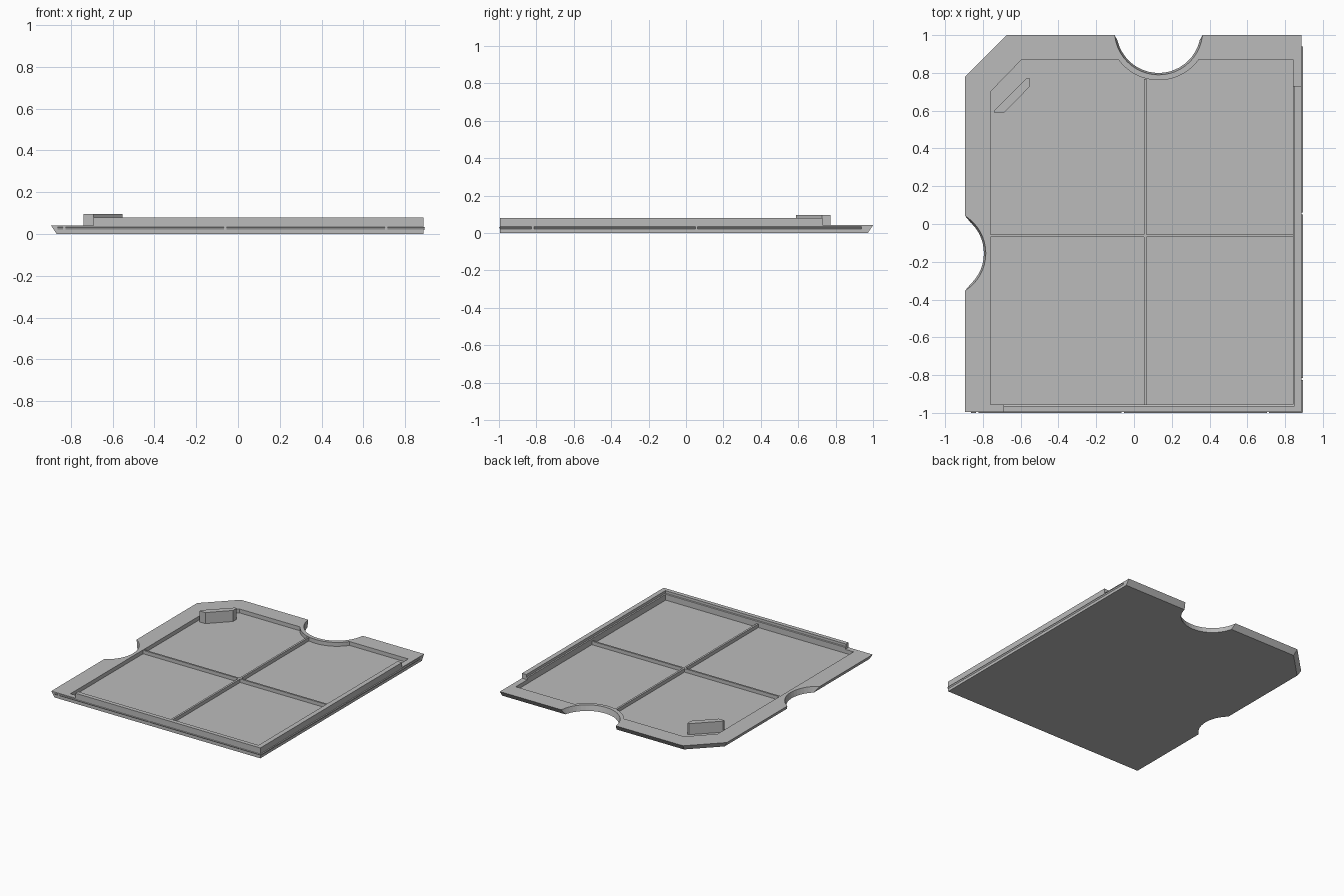
import bpy, bmesh, math

cube = bpy.data.objects.get("Cube")
if cube:
    bpy.data.objects.remove(cube, do_unlink=True)

grey = bpy.data.materials.new("plain_grey")
grey.use_nodes = True
grey.diffuse_color = (0.5, 0.5, 0.5, 1)
grey.node_tree.nodes["Principled BSDF"].inputs["Base Color"].default_value = (0.5, 0.5, 0.5, 1)


def loft(name, low, high):
    """Closed solid between two matching loops of 3D points."""
    bm = bmesh.new()
    a = [bm.verts.new(p) for p in low]
    b = [bm.verts.new(p) for p in high]
    n = len(a)
    bm.faces.new(a[::-1])
    bm.faces.new(b)
    for i in range(n):
        j = (i + 1) % n
        bm.faces.new((a[i], a[j], b[j], b[i]))
    bmesh.ops.recalc_face_normals(bm, faces=bm.faces)
    mesh = bpy.data.meshes.new(name)
    bm.to_mesh(mesh)
    bm.free()
    mesh.materials.append(grey)
    ob = bpy.data.objects.new(name, mesh)
    bpy.context.collection.objects.link(ob)
    return ob


def flat(points, z):
    return [(x, y, z) for x, y in points]


def prism(name, points, z0, z1):
    return loft(name, flat(points, z0), flat(points, z1))


def box(name, x0, x1, y0, y1, z0, z1):
    return prism(name, [(x0, y0), (x1, y0), (x1, y1), (x0, y1)], z0, z1)


def arc(cx, cy, r, start, end, steps):
    angles = [math.radians(start + (end - start) * i / steps) for i in range(steps + 1)]
    return [(cx + r * math.cos(t), cy + r * math.sin(t)) for t in angles]


def cut(target, cutter):
    mod = target.modifiers.new(cutter.name, 'BOOLEAN')
    mod.operation = 'DIFFERENCE'
    mod.solver = 'EXACT'
    mod.object = cutter
    cutter.hide_render = True
    cutter.hide_viewport = True
    cutter.hide_set(True)


def outline(inset):
    """Plate outline, drawn in on the left, back and clipped corner."""
    left, back, right, front = -0.895 + inset, 1 - inset, 0.887, -0.995
    slant = 1.675 - inset * math.sqrt(2)
    return [(left, front), (right, front), (right, back),
            (back - slant, back), (left, left + slant)]


RIM, FLOOR = 0.042, 0.012
NOTCHES = {"back": (0.13, 1.023), "left": (-1.018, -0.155)}

# Base plate with undercut left and back edges
plate = loft("base_plate", flat(outline(0.028), 0), flat(outline(0), RIM))

# Finger notches
for side, (cx, cy) in NOTCHES.items():
    low = arc(cx, cy, 0.221, 0, 352.5, 47)
    high = arc(cx, cy, 0.236, 0, 352.5, 47)
    cut(plate, loft(side + "_notch_cutter", flat(low, -0.01), flat(high, RIM + 0.01)))

# Shallow tray that skirts the back notch
nx, ny = NOTCHES["back"]
reach = math.degrees(math.asin((ny - 0.87) / 0.262))
tray = [(-0.76, -0.955), (0.842, -0.955), (0.842, 0.87)]
tray += arc(nx, ny, 0.262, -reach, reach - 180, 18)
tray += [(-0.595, 0.87), (-0.76, 0.70)]
cut(plate, prism("tray_cutter", tray, FLOOR, 0.2))

# Crossed ribs on the tray floor
box("long_rib", 0.052, 0.067, -0.96, 0.768, FLOOR - 0.004, RIM - 0.003)
box("cross_rib", -0.765, 0.845, -0.07, -0.056, FLOOR - 0.004, RIM - 0.003)

# Raised walls on the right and front, leaning slightly inside
WALL = 0.08


def wall(name, low_in, high_in, out, start, end, along_y):
    section = [(low_in, RIM - 0.004), (out, RIM - 0.004), (out, WALL), (high_in, WALL),
               (high_in, 0.06), (low_in, 0.057)]
    place = (lambda a, b, z: (a, b, z)) if along_y else (lambda a, b, z: (b, a, z))
    loft(name, [place(a, start, z) for a, z in section], [place(a, end, z) for a, z in section])


wall("side_wall", 0.842, 0.85, 0.887, -0.995, 0.73, True)
wall("front_wall", -0.955, -0.963, -0.995, -0.69, 0.887, False)


# Snap ridges along the outer faces, broken by small gaps
def ridge(name, face, tip, stops, along_y):
    section = [(face, 0.02), (tip, 0.031), (face, 0.034)]
    place = (lambda a, b, z: (a, b, z)) if along_y else (lambda a, b, z: (b, a, z))
    for i in range(len(stops) - 1):
        ends = (stops[i] + 0.006, stops[i + 1] - 0.006)
        loops = [[place(a, e, z) for a, z in section] for e in ends]
        loft(name + "_" + str(i + 1), *loops)


ridge("side_ridge", 0.886, 0.894, [-1, -0.82, 0.056, 0.945], True)
ridge("front_ridge", -0.994, -1, [-0.87, -0.83, -0.06, 0.71, 0.897], False)

# Slanted corner block
block = [(-0.738, 0.587), (-0.69, 0.587), (-0.552, 0.727),
         (-0.552, 0.773), (-0.568, 0.773), (-0.738, 0.603)]
prism("corner_block", block, FLOOR - 0.004, 0.097)
